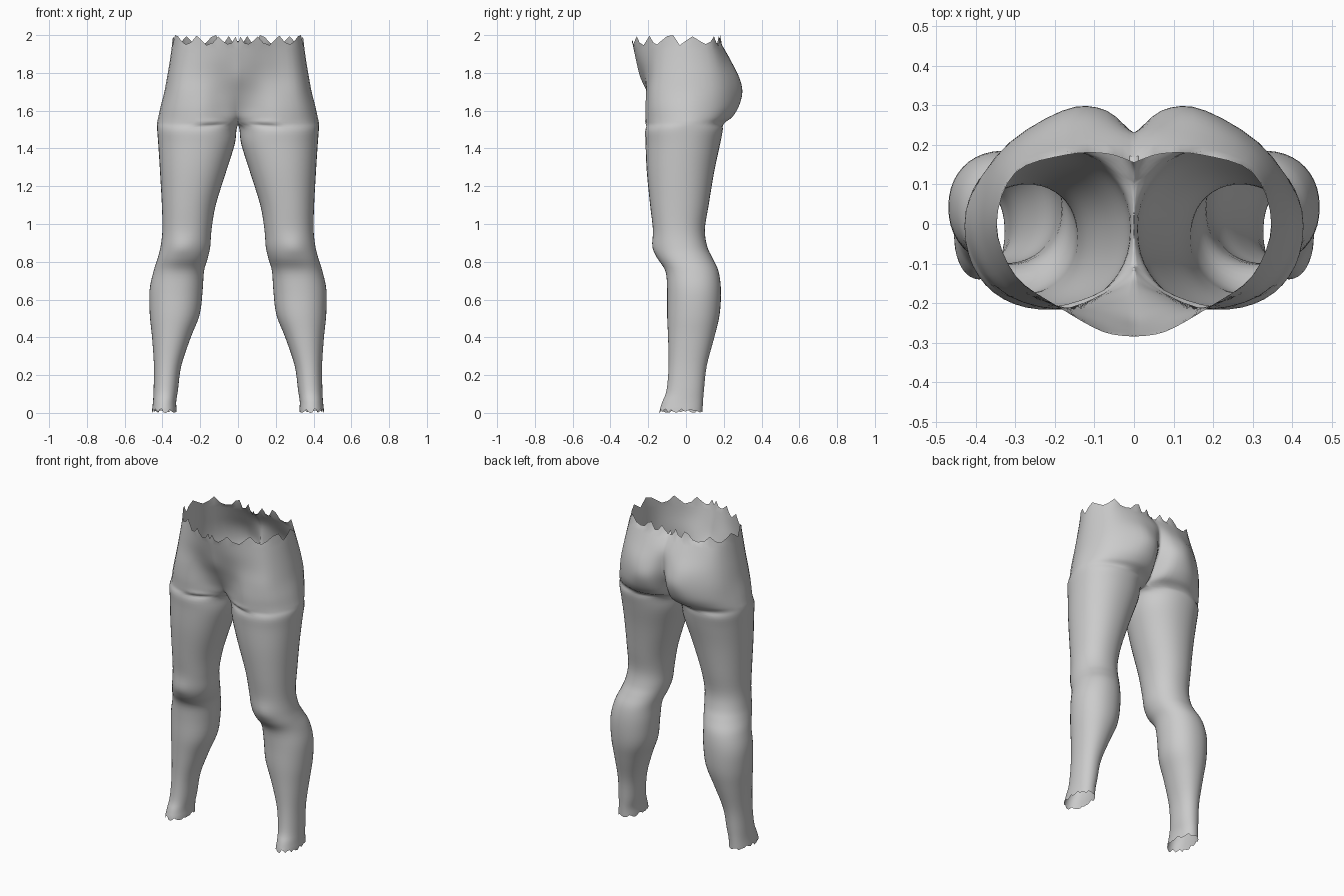
import bpy, bmesh, math, random
from mathutils import Vector

if "Cube" in bpy.data.objects:
    bpy.data.objects.remove(bpy.data.objects["Cube"])

random.seed(4)
M, K, SUB = 33, 9, 4        # outer columns, inner columns, steps between key rings

# leg sections: z, inner x, outer x, front y, back y
LEG = [
    (0.015, .325, .455, -.140, .088), (0.06, .327, .450, -.125, .090),
    (0.12, .318, .447, -.103, .095), (0.25, .300, .445, -.092, .110),
    (0.40, .250, .455, -.095, .150), (0.52, .203, .467, -.100, .178),
    (0.65, .187, .468, -.100, .185), (0.75, .180, .447, -.112, .172),
    (0.82, .160, .425, -.150, .140), (0.88, .147, .410, -.165, .113),
    (0.97, .140, .400, -.175, .100), (1.10, .118, .403, -.190, .120),
    (1.28, .062, .413, -.208, .150), (1.42, .018, .422, -.214, .180),
    (1.50, .008, .428, -.215, .195),
]
# pelvis half sections: z, then outline from front seam round the hip to back seam
PELVIS = [
    (1.535, (0, -.10), (.05, -.155), (.19, -.215), (.36, -.155), (.428, 0), (.365, .14), (.20, .205), (.06, .165), (0, .10)),
    (1.565, (0, -.135), (.06, -.17), (.20, -.215), (.355, -.155), (.422, 0), (.36, .155), (.20, .24), (.06, .22), (0, .14)),
    (1.62, (0, -.165), (.08, -.185), (.20, -.215), (.345, -.16), (.41, 0), (.35, .17), (.20, .27), (.065, .262), (0, .17)),
    (1.70, (0, -.205), (.09, -.203), (.20, -.21), (.33, -.16), (.39, 0), (.34, .175), (.18, .287), (.07, .287), (0, .215)),
    (1.78, (0, -.243), (.09, -.225), (.20, -.205), (.32, -.15), (.375, 0), (.33, .165), (.18, .27), (.07, .272), (0, .23)),
    (1.87, (0, -.265), (.09, -.25), (.20, -.207), (.31, -.14), (.36, 0), (.315, .15), (.18, .222), (.07, .235), (0, .222)),
    (1.965, (0, -.285), (.08, -.272), (.19, -.21), (.30, -.13), (.347, 0), (.30, .13), (.17, .175), (.07, .178), (0, .155)),
]


def spline(pts, i, f):
    """Catmull-Rom point between pts[i] and pts[i + 1]."""
    p1, p2 = pts[i], pts[i + 1]
    p0 = pts[i - 1] if i else p1
    p3 = pts[i + 2] if i + 2 < len(pts) else p2
    return p1 + (p2 - p0) * (.5 * f) + (2 * p0 - 5 * p1 + 4 * p2 - p3) * (.5 * f * f) \
        + (3 * p1 - p0 - 3 * p2 + p3) * (.5 * f ** 3)


def leg_ring(z, x0, x1, y0, y1):
    cx, cy, hx, hy = (x0 + x1) / 2, (y0 + y1) / 2, (x1 - x0) / 2, (y1 - y0) / 2
    degs = [220 + 280 * j / (M - 1) for j in range(M)]
    degs += [140 + 80 * (k + 1) / (K + 1) for k in range(K)]
    ring = []
    for d in degs:
        c, s = math.cos(math.radians(d)), math.sin(math.radians(d))
        p = Vector((cx + hx * math.copysign(abs(c) ** .93, c),
                    cy + hy * math.copysign(abs(s) ** .93, s), z))
        # kneecap and the dimple under it
        if s < 0:
            dx = ((p.x - .295) / .07) ** 2
            p.y -= .014 * math.exp(-dx - ((z - .87) / .05) ** 2)
            p.y += .006 * math.exp(-dx - ((z - .78) / .04) ** 2)
        ring.append(p)
    return ring


def pelvis_ring(z, *outline):
    pts = [Vector((x, y, z)) for x, y in outline]
    ring = []
    for j in range(M):
        t = j / (M - 1) * (len(pts) - 1)
        i = min(int(t), len(pts) - 2)
        ring.append(spline(pts, i, t - i))
    return ring


keys = [leg_ring(*r) for r in LEG] + [pelvis_ring(*r) for r in PELVIS]
crotch = len(LEG)
# crotch seam between the front and back ends of the lowest pelvis section
for k in range(K):
    y = .10 - .20 * (k + 1) / (K + 1)
    keys[crotch].append(Vector((0, y, 1.535 - .012 * (1 - (y / .1) ** 2))))

bm = bmesh.new()
columns = []
for j in range(M + K):
    path = [r[j] for r in keys if j < len(r)]
    col = [spline(path, i, s / SUB) for i in range(len(path) - 1) for s in range(SUB)]
    columns.append(col + [path[-1].copy()])

# torn waist and ankle edges
for j, col in enumerate(columns):
    if j < M:
        jag = (.028 if j % 4 == 1 else -.018 if j % 4 == 3 else 0) + random.uniform(-.008, .007)
        col[-1].z = min(2, col[-1].z + jag)
        if j in (14, 26):
            col[-1].z = 2
    col[0].z = max(0, col[0].z + random.uniform(-.015, .008))
columns[5][0].z = 0

for col in columns:
    for p in col:
        p.x = max(p.x, 0)
cols = [[bm.verts.new(p) for p in col] for col in columns]
for j in range(M + K):
    a, b = cols[j], cols[(j + 1) % (M + K)]
    if j < M - 1:
        n = len(a)
    else:
        n = crotch * SUB + 1        # inner thigh stops at the crotch
    for i in range(n - 1):
        bm.faces.new((a[i], b[i], b[i + 1], a[i + 1]))
mesh = bpy.data.meshes.new("legs_and_hips")
bm.to_mesh(mesh)
bm.free()

body = bpy.data.objects.new("legs_and_hips", mesh)
bpy.context.collection.objects.link(body)
mat = bpy.data.materials.new("light grey")
mat.diffuse_color = (.6, .6, .6, 1)
mat.use_nodes = True
mat.node_tree.nodes["Principled BSDF"].inputs["Base Color"].default_value = mat.diffuse_color
mesh.materials.append(mat)

# second leg
mirror = body.modifiers.new("mirror", 'MIRROR')
mirror.use_clip = True
mirror.merge_threshold = .001

bpy.context.view_layer.objects.active = body
body.select_set(True)
bpy.ops.object.shade_smooth_by_angle(angle=math.radians(50))
